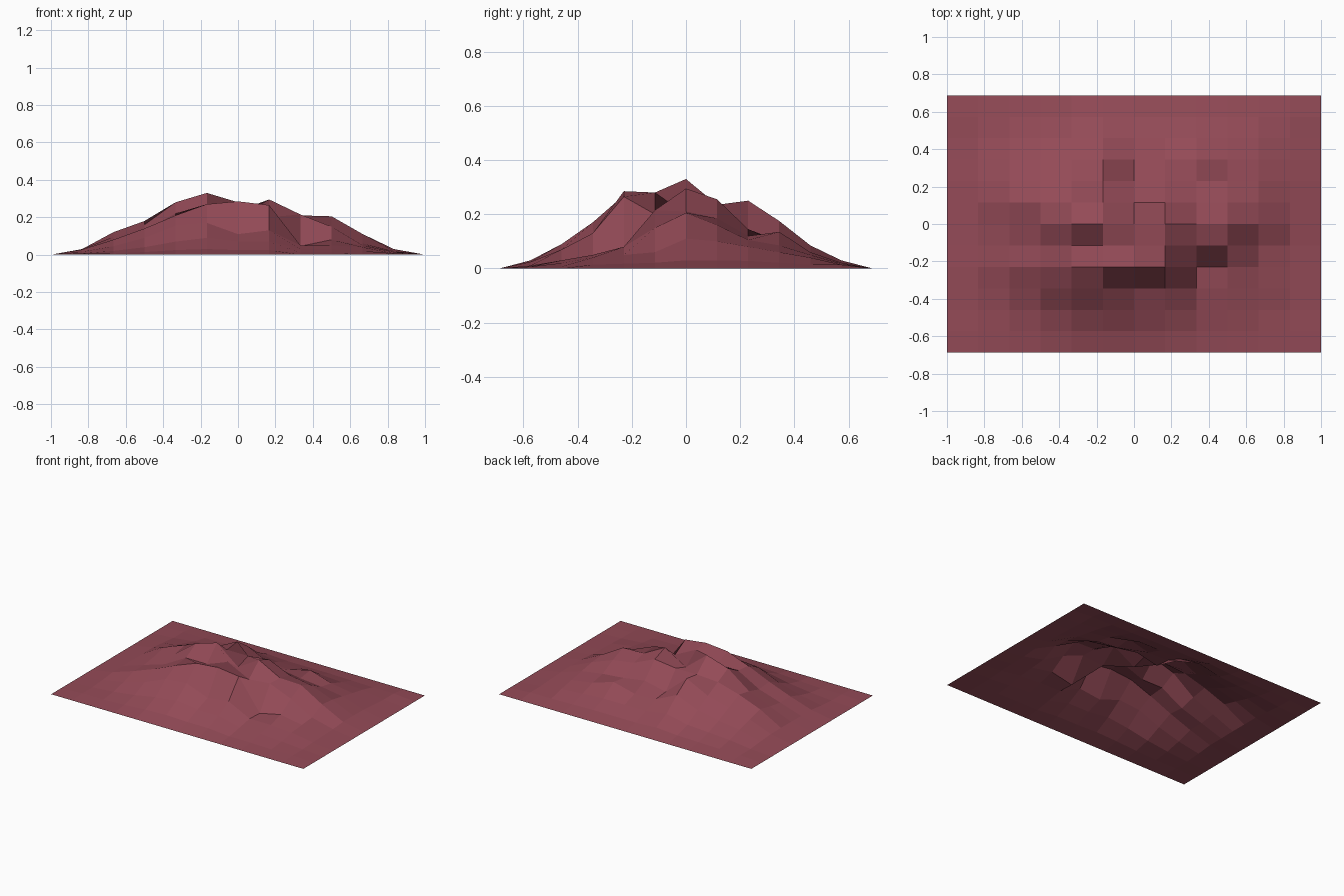
import bpy
import bmesh

default_cube = bpy.data.objects.get("Cube")
if default_cube:
    bpy.data.objects.remove(default_cube, do_unlink=True)

HALF_WIDTH, HALF_DEPTH, CELLS = 1.0, 0.688, 12

# Cross-sections of the inner hill, front to back, heights in hundredths
SECTIONS = [
    (2, 4, 7, 9, 7, 7, 3, 3, 2),
    (4.5, 9, 15.5, 17, 11, 13, 5, 5, 4),
    (8, 14, 21, 27, 28.5, 26.5, 4.5, 8, 5),
    (8, 13, 22, 22, 28, 20, 21.5, 15, 6),
    (9.5, 16, 28, 33, 20, 29.5, 21, 20.5, 11),
    (12, 18, 22.5, 23.5, 23.5, 25.5, 18.5, 16, 10),
    (9, 13, 17, 25, 11, 14.5, 12, 10.5, 8),
    (6, 8, 11, 17.5, 10, 9.5, 13.5, 8.5, 6),
    (3, 4, 5, 8.5, 6, 6, 6, 5, 4),
]


def clamp(value, low, high):
    return max(low, min(high, value))


def terrain_height(column, row):
    """Hill height at a grid point; the skirt fades to a flat rim."""
    rim_distance = min(column, row, CELLS - column, CELLS - row)
    if rim_distance == 0:
        return 0.0
    last = len(SECTIONS) - 1
    height = SECTIONS[clamp(row - 2, 0, last)][clamp(column - 2, 0, last)] / 100
    # The first ring inside the rim is a gentle apron
    return min(height * 0.35, 0.03) if rim_distance == 1 else height


def flat_material(name, colour):
    material = bpy.data.materials.new(name)
    material.use_nodes = True
    material.diffuse_color = colour
    shader = material.node_tree.nodes["Principled BSDF"]
    shader.inputs["Base Color"].default_value = colour
    shader.inputs["Roughness"].default_value = 0.9
    return material


# Rocky hill: an open sheet of flat four-sided facets
mesh = bpy.data.meshes.new("rocky_hill")
bm = bmesh.new()
grid = []
for row in range(CELLS + 1):
    y = HALF_DEPTH * (2 * row / CELLS - 1)
    points = []
    for column in range(CELLS + 1):
        x = HALF_WIDTH * (2 * column / CELLS - 1)
        points.append(bm.verts.new((x, y, terrain_height(column, row))))
    grid.append(points)

# Each facet starts at its front +x corner, which sets how it folds
for front, back in zip(grid, grid[1:]):
    for column in range(CELLS):
        face = bm.faces.new((front[column + 1], back[column + 1],
                             back[column], front[column]))
        face.smooth = False

bm.normal_update()
bm.to_mesh(mesh)
bm.free()

mesh.materials.append(flat_material("dusty_red_rock", (0.295, 0.069, 0.095, 1)))
hill = bpy.data.objects.new("rocky_hill", mesh)
bpy.context.collection.objects.link(hill)
